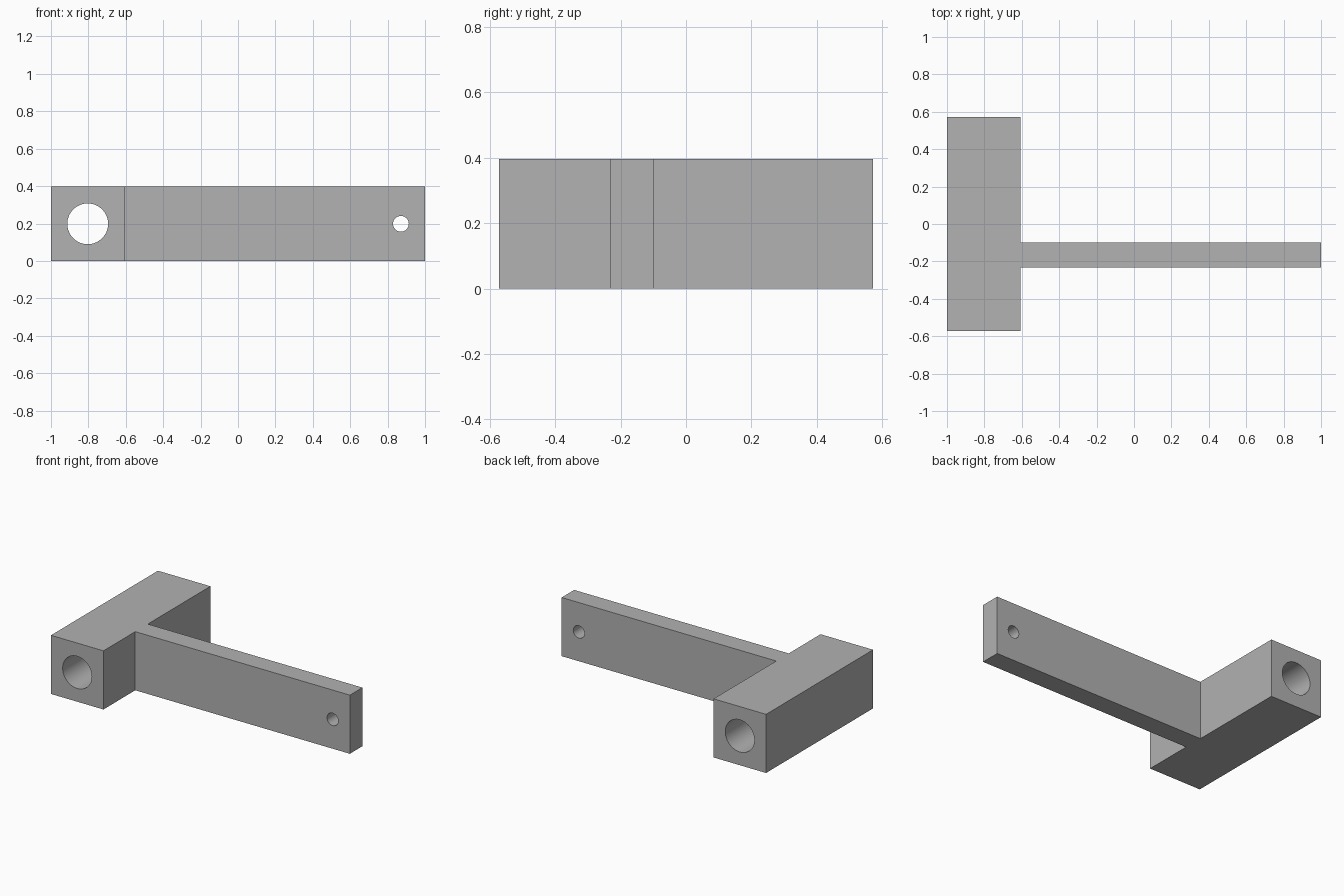
import bpy
import bmesh
from math import radians

cube = bpy.data.objects.get("Cube")
if cube:
    bpy.data.objects.remove(cube, do_unlink=True)

HEIGHT = 0.397
MID = HEIGHT / 2

grey = bpy.data.materials.new("plain grey")
grey.use_nodes = True
colour = (0.445, 0.445, 0.445, 1)
grey.diffuse_color = colour
grey.node_tree.nodes["Principled BSDF"].inputs["Base Color"].default_value = colour


def extrude_outline(name, points, height):
    """Solid prism standing on the ground from a flat outline."""
    bm = bmesh.new()
    base = bm.faces.new([bm.verts.new((x, y, 0)) for x, y in points])
    top = bmesh.ops.extrude_face_region(bm, geom=[base])["geom"]
    verts = [v for v in top if isinstance(v, bmesh.types.BMVert)]
    bmesh.ops.translate(bm, verts=verts, vec=(0, 0, height))
    bmesh.ops.recalc_face_normals(bm, faces=bm.faces)
    mesh = bpy.data.meshes.new(name)
    bm.to_mesh(mesh)
    bm.free()
    mesh.materials.append(grey)
    obj = bpy.data.objects.new(name, mesh)
    bpy.context.collection.objects.link(obj)
    return obj


def bore(target, x, y, radius, depth):
    """Drill a round through hole along y."""
    bpy.ops.mesh.primitive_cylinder_add(
        vertices=64, radius=radius, depth=depth,
        location=(x, y, MID), rotation=(radians(90), 0, 0))
    cutter = bpy.context.object
    cutter.name = "hole_cutter"
    cutter.hide_render = True
    cutter.data.materials.append(grey)
    mod = target.modifiers.new("hole", "BOOLEAN")
    mod.operation = "DIFFERENCE"
    mod.solver = "EXACT"
    mod.object = cutter
    bpy.ops.object.select_all(action="DESELECT")
    target.select_set(True)
    bpy.context.view_layer.objects.active = target
    bpy.ops.object.modifier_apply(modifier=mod.name)
    bpy.data.objects.remove(cutter, do_unlink=True)


# Bracket: a square block with a thin arm reaching out from its side
left, inner, right = -1.0, -0.607, 1.0
front, back = -0.572, 0.572
arm_front, arm_back = -0.232, -0.098
bracket = extrude_outline("bracket", [
    (left, front), (inner, front), (inner, arm_front), (right, arm_front),
    (right, arm_back), (inner, arm_back), (inner, back), (left, back)], HEIGHT)

# Shaft hole through the block, pin hole through the arm tip
bore(bracket, (left + inner) / 2, 0, 0.109, 1.4)
bore(bracket, 0.871, (arm_front + arm_back) / 2, 0.042, 0.3)

bpy.ops.object.shade_smooth_by_angle(angle=radians(30))
